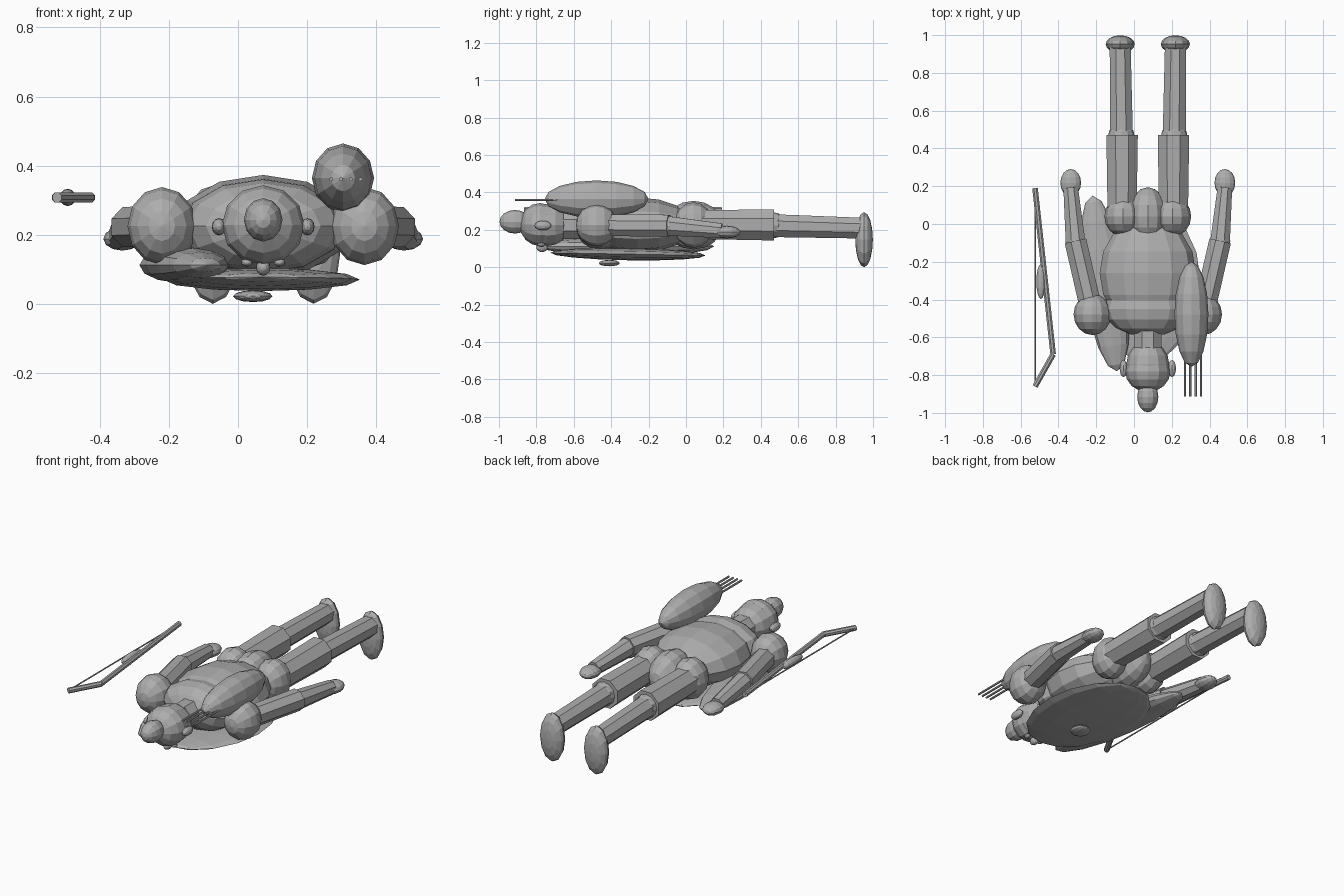
import bpy, math
from mathutils import Vector, Matrix

grey = bpy.data.materials.new("stone grey")
grey.diffuse_color = (0.42, 0.42, 0.42, 1)
CX = 0.073  # body centre line


def finish(name):
    ob = bpy.context.object
    ob.name = name
    ob.data.materials.append(grey)
    return ob


def blob(name, loc, radii, rot=(0, 0, 0), seg=12, rings=8):
    """Faceted ellipsoid whose poles lie along y."""
    bpy.ops.mesh.primitive_uv_sphere_add(segments=seg, ring_count=rings, radius=1)
    ob = finish(name)
    ob.data.transform(Matrix.Diagonal((*radii, 1)) @ Matrix.Rotation(math.pi / 2, 4, 'X'))
    ob.location = loc
    ob.rotation_euler = rot
    return ob


def rod(name, a, b, r1, r2=None, sides=8):
    """Tapered rod from a to b."""
    a, b = Vector(a), Vector(b)
    d = b - a
    bpy.ops.mesh.primitive_cone_add(vertices=sides, radius1=r1, radius2=r2 or r1, depth=d.length)
    ob = finish(name)
    ob.data.transform(Matrix.Rotation(math.pi / sides, 4, 'Z'))
    ob.location = (a + b) / 2
    ob.rotation_euler = d.to_track_quat('Z', 'Y').to_euler()
    return ob


# Trunk, lying face down with the head towards -y
blob("belly", (CX, -0.26, 0.225), (0.255, 0.30, 0.148))
blob("chest", (CX, -0.45, 0.225), (0.235, 0.145, 0.135))
blob("pelvis", (CX, 0.04, 0.225), (0.105, 0.155, 0.13))
rod("neck", (CX, -0.52, 0.225), (CX, -0.68, 0.225), 0.08)

# Head
blob("head", (CX, -0.745, 0.225), (0.114, 0.125, 0.112))
blob("hair_cap", (CX, -0.78, 0.228), (0.12, 0.11, 0.115))
blob("topknot", (CX, -0.915, 0.243), (0.056, 0.082, 0.063))
blob("nose", (CX, -0.77, 0.105), (0.021, 0.03, 0.024))

# Paired parts
for side, s in (("left", -1), ("right", 1)):
    def P(x, y, z):
        return (CX + s * x, y, z)
    blob(side + "_ear", P(0.128, -0.765, 0.223), (0.021, 0.045, 0.025))
    blob(side + "_eye", P(0.047, -0.775, 0.12), (0.017, 0.02, 0.012))
    # arm
    blob(side + "_shoulder", P(0.293, -0.478, 0.225), (0.1, 0.11, 0.113))
    rod(side + "_upper_arm", P(0.30, -0.45, 0.225), P(0.383, -0.09, 0.222), 0.063)
    blob(side + "_elbow", P(0.383, -0.09, 0.22), (0.054, 0.054, 0.054))
    rod(side + "_forearm", P(0.383, -0.09, 0.22), P(0.408, 0.19, 0.195), 0.056, 0.042)
    blob(side + "_hand", P(0.408, 0.218, 0.188), (0.055, 0.073, 0.034))
    # leg
    blob(side + "_hip", P(0.13, 0.04, 0.225), (0.1, 0.107, 0.122))
    rod(side + "_thigh", P(0.136, 0.04, 0.228), P(0.136, 0.47, 0.226), 0.083, 0.09)
    blob(side + "_knee", P(0.14, 0.465, 0.224), (0.07, 0.07, 0.07))
    rod(side + "_shin", P(0.14, 0.47, 0.222), P(0.146, 0.94, 0.209), 0.066, 0.06)
    blob(side + "_foot", P(0.146, 0.952, 0.147), (0.077, 0.047, 0.147))

# Quiver on the back with arrows
blob("quiver", (0.304, -0.478, 0.364), (0.09, 0.278, 0.1))
for i in range(4):
    x = 0.27 + 0.0283 * i
    rod("arrow_%d" % (i + 1), (x, -0.45, 0.36), (x, -0.913, 0.36), 0.006, sides=6)

# Slanted sheath, shield under the chest and its boss
blob("sheath", (-0.155, -0.315, 0.112), (0.115, 0.47, 0.053), (0, 0, math.radians(8)))
blob("shield", (0.068, -0.31, 0.07), (0.285, 0.415, 0.033), (math.radians(-1), 0, 0))
blob("shield_boss", (0.043, -0.41, 0.022), (0.057, 0.056, 0.017))

# Bow beside the body
top, bend, low = (-0.524, 0.19, 0.308), (-0.428, -0.69, 0.308), (-0.524, -0.86, 0.308)
rod("bow_long_limb", top, bend, 0.016)
rod("bow_short_limb", bend, low, 0.016)
rod("bow_string", top, low, 0.004, sides=6)
blob("bow_grip", (-0.493, -0.305, 0.308), (0.024, 0.092, 0.025))
